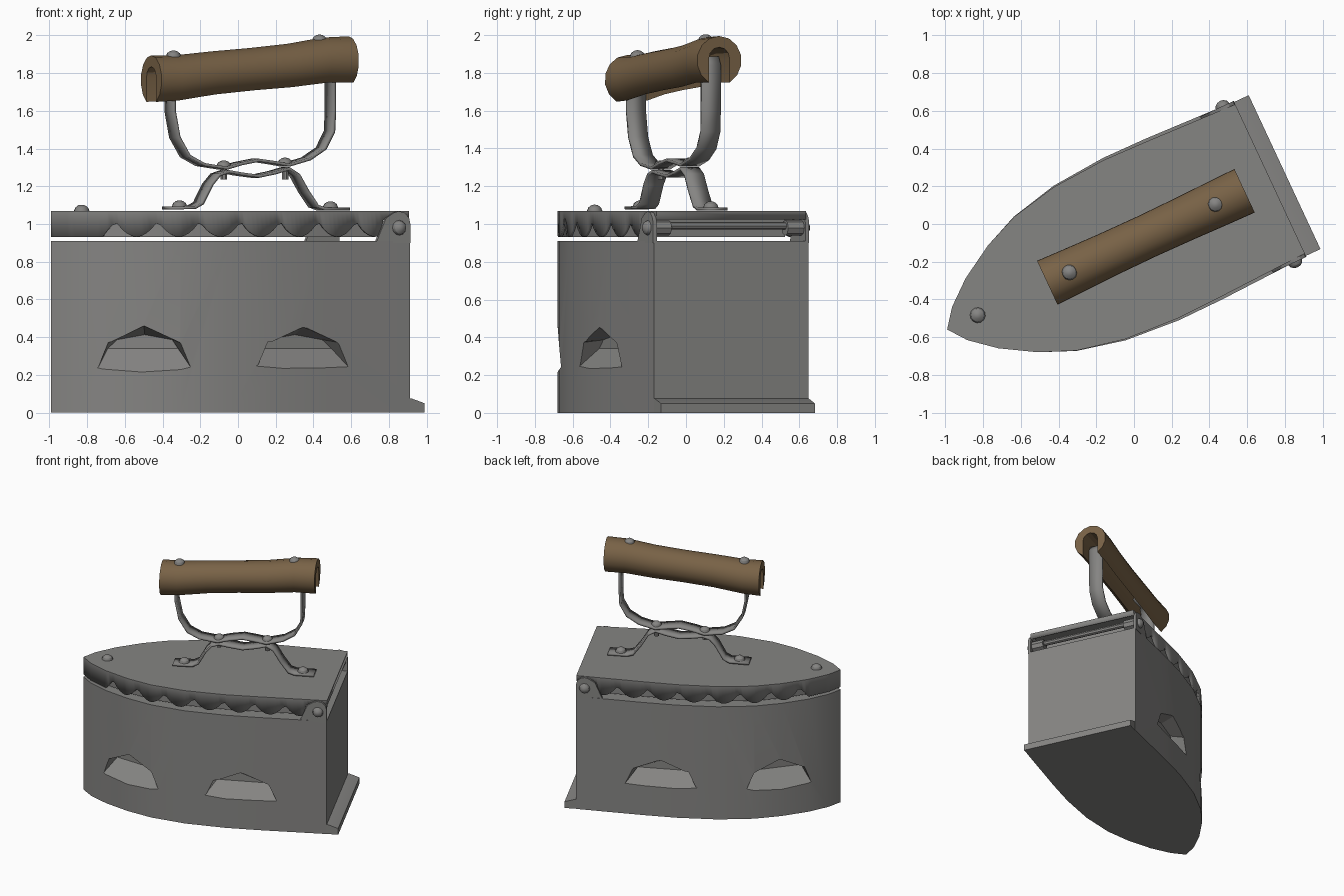
import bpy, bmesh, math
from mathutils import Matrix, Vector

if "Cube" in bpy.data.objects:
    bpy.data.objects.remove(bpy.data.objects["Cube"])

# Local frame: x runs from tip to back, y across, then turned and shifted as a whole
WORLD = Matrix.Translation((0.037, -0.08, 0)) @ Matrix.Rotation(math.radians(25), 4, 'Z')

def material(name, rgb):
    m = bpy.data.materials.new(name)
    m.diffuse_color = (*rgb, 1)
    m.use_nodes = True
    m.node_tree.nodes["Principled BSDF"].inputs["Base Color"].default_value = m.diffuse_color
    return m

METAL = material("grey_metal", (0.235, 0.232, 0.225))
WOOD = material("brown_wood", (0.19, 0.123, 0.062))

def finish(name, bm, mat=METAL, thick=0, offset=-1, smooth=True):
    bmesh.ops.recalc_face_normals(bm, faces=bm.faces)
    me = bpy.data.meshes.new(name)
    bm.to_mesh(me)
    bm.free()
    me.materials.append(mat)
    ob = bpy.data.objects.new(name, me)
    bpy.context.collection.objects.link(ob)
    ob.matrix_world = WORLD
    if thick:
        s = ob.modifiers.new("thickness", 'SOLIDIFY')
        s.thickness, s.offset = thick, offset
    if smooth:
        bpy.ops.object.select_all(action='DESELECT')
        ob.select_set(True)
        bpy.context.view_layer.objects.active = ob
        bpy.ops.object.shade_smooth_by_angle(angle=math.radians(28))
    return ob

def loft(rings, bm=None):
    """Closed solid through rings of equal point count."""
    bm = bm or bmesh.new()
    vs = [[bm.verts.new(p) for p in r] for r in rings]
    n = len(vs[0])
    for a, b in zip(vs, vs[1:]):
        for i in range(n):
            bm.faces.new((a[i], a[(i + 1) % n], b[(i + 1) % n], b[i]))
    bm.faces.new(vs[0])
    bm.faces.new(vs[-1])
    return bm

# Plan outline: pointed tip, bulging sides, straight back
SIDE = [(-1.134, 0), (-1.06, .097), (-.93, .205), (-.75, .312), (-.56, .393),
        (-.3, .452), (0, .475), (.25, .472), (.755, .452)]

def outline(side):
    return [(u, -w) for u, w in side] + [(u, w) for u, w in side[:0:-1]]

def prism(side, z0, z1):
    return loft([[(u, w, z) for u, w in outline(side)] for z in (z0, z1)])

# Body with dented vents cut into both sides
body = finish("body", prism(SIDE, 0, .91), smooth=False)
VENT = [(-1, .215), (-.75, .37), (0, .46), (.75, .37), (1, .215)]
cut = bmesh.new()
for cu, cw, ang, half in ((.117, .474, 0, .285), (-.73, .3, .463, .26)):
    for s in (-1, 1):
        d = Vector((math.cos(ang), s * math.sin(ang), 0))
        n = Vector((-math.sin(ang), s * math.cos(ang), 0))
        c = Vector((cu, s * cw, 0))
        rings = [[c + d * t * half + n * o + Vector((0, 0, z)) for t, z in VENT] for o in (.15, .02)]
        rings.append([c + d * t * half * .75 - n * .1 + Vector((0, 0, .34 + (z - .215) * .3))
                      for t, z in VENT])
        loft(rings, cut)
cutter = finish("vent_cutter", cut, smooth=False)
cutter.hide_render = True
cutter.hide_set(True)
mod = body.modifiers.new("vents", 'BOOLEAN')
mod.object, mod.operation, mod.solver = cutter, 'DIFFERENCE', 'EXACT'
bpy.context.view_layer.objects.active = body
body.select_set(True)
bpy.ops.object.shade_smooth_by_angle(angle=math.radians(28))

# Sole lip along the back
LIP = [(.74, 0), (.84, 0), (.84, .05), (.765, .075), (.74, .075)]
finish("back_lip", loft([[(u, w, z) for u, z in LIP] for w in (-.45, .45)]))

# Lid: top plate with a scalloped skirt, open at the back
fine, run = [], 0
LID = [(u, w * (1 - .035 * max(0, min(1, u + .7)))) for u, w in SIDE]
for (a, b), (c, d) in zip(LID, LID[1:]):
    length = math.hypot(c - a, d - b)
    steps = max(1, round(length / .025))
    for i in range(steps):
        f = i / steps
        fine.append((a + (c - a) * f, b + (d - b) * f, run + length * f))
    run += length
fine.append((*LID[-1], run))

def skirt_bottom(u, s):
    if u > .6:
        return 1.025
    if s < .31:
        return .93
    return 1.02 - .088 * abs(math.sin(math.pi * (s - .36) / .226)) ** .8

bm = bmesh.new()
loop = [(u, -w, s) for u, w, s in fine] + [(u, w, s) for u, w, s in fine[:0:-1]]
top = [bm.verts.new((u, w, 1.07)) for u, w, s in loop]
low = [bm.verts.new((u, w, skirt_bottom(u, s))) for u, w, s in loop]
bm.faces.new(top)
for i in range(len(loop)):
    j = (i + 1) % len(loop)
    bm.faces.new((top[i], low[i], low[j], top[j]))
finish("lid", bm, thick=.015)

# Inner lid wall seen behind the scallops
CORE = [(-1.06, 0)] + [(u + .01, w - .045) for u, w in LID[2:-1]] + [(.57, .4)]
finish("lid_inner_wall", prism(CORE, .93, 1.05))

# Domed rivets
def rivet(name, pos, axis=(0, 0, 1), r=.041, h=.032):
    bm = bmesh.new()
    prof = [(1, -.3), (1, 0), (.82, .55), (.45, .9), (.12, 1)]
    rot = Vector((0, 0, 1)).rotation_difference(Vector(axis)).to_matrix()
    loft([[Vector(pos) + rot @ Vector((r * k * math.cos(i * math.pi / 6),
          r * k * math.sin(i * math.pi / 6), h * z)) for i in range(12)] for k, z in prof], bm)
    return finish(name, bm)

rivet("tip_rivet", (-.955, 0, 1.07))

# Hinge ears, ear rivets and pin
EAR = [(.555, .9), (.755, .9), (.755, 1.0)] + \
      [(.69 + .065 * math.cos(a), 1.0 + .068 * math.sin(a)) for a in (.5, 1.05, 1.6, 2.1)] + [(.612, 1.03)]
for s, side in ((-1, "front"), (1, "rear")):
    finish("hinge_ear_" + side, loft([[(u, s * w, z) for u, z in EAR] for w in (.434, .456)]))
    rivet("hinge_rivet_" + side, (.69, s * .456, .98), (0, s, 0), .04, .03)
    finish("hinge_knuckle_" + side, loft([[(.70 + .042 * math.cos(i * math.pi / 4), s * w,
           .98 + .042 * math.sin(i * math.pi / 4)) for i in range(8)] for w in (.34, .436)]))
finish("hinge_pin", loft([[(.70 + .02 * math.cos(i * math.pi / 4), w,
       .99 + .02 * math.sin(i * math.pi / 4)) for i in range(8)] for w in (-.36, .36)]))

# Bent metal straps, given as front-view x and z
def u_of(x):
    return (x - .037) / .9063

def strap(name, pts, width=.11):
    bm = bmesh.new()
    rows = [[bm.verts.new((u_of(x), s * width / 2, z)) for s in (-1, 1)] for x, z in pts]
    for a, b in zip(rows, rows[1:]):
        bm.faces.new((a[0], a[1], b[1], b[0]))
    finish(name, bm, thick=.016, offset=0)

strap("foot_strap", [(-.38, 1.085), (-.25, 1.087), (-.21, 1.11), (-.16, 1.21), (-.12, 1.26), (-.07, 1.278),
                     (0, 1.265), (.09, 1.253), (.18, 1.272), (.25, 1.293), (.3, 1.26), (.35, 1.17),
                     (.4, 1.095), (.44, 1.08), (.57, 1.08)])
strap("handle_strap", [(-.22, 1.83), (-.34, 1.82), (-.36, 1.78), (-.36, 1.6), (-.335, 1.46), (-.28, 1.36),
                       (-.2, 1.315), (-.08, 1.296), (0, 1.32), (.09, 1.338), (.18, 1.325), (.25, 1.312),
                       (.36, 1.345), (.44, 1.4), (.485, 1.49), (.49, 1.6), (.49, 1.84), (.47, 1.88), (.35, 1.88)])
for name, x, z in (("foot_rivet_left", -.31, 1.093), ("foot_rivet_right", .49, 1.088),
                   ("strap_rivet_left", -.075, 1.305), ("strap_rivet_right", .25, 1.32),
                   ("handle_rivet_left", -.342, 1.888), ("handle_rivet_right", .432, 1.972)):
    rivet(name, (u_of(x), 0, z))
for name, x in (("rivet_tail_left", -.075), ("rivet_tail_right", .25)):
    finish(name, loft([[(u_of(x) + .018 * math.cos(i * math.pi / 4), .018 * math.sin(i * math.pi / 4), z)
                        for i in range(8)] for z in (1.235, 1.3)]))

# Wooden handle: tilted C section with a slot underneath
def section(u, r, z):
    pts = []
    for i in range(13):
        a = math.radians(-62 + i * 304 / 12)
        pts.append((u, r * math.cos(a), z + r * math.sin(a)))
    for i in range(7):
        a = math.radians(180 - i * 30)
        pts.append((u, .061 * math.cos(a), z + .01 + .061 * math.sin(a)))
    return pts

GRIP = [(-.548, .131), (-.42, .127), (-.2, .121), (.03, .119), (.25, .122), (.45, .127), (.606, .13)]
WAVE = [0, -.008, 0, 0, 0, .01, 0]
finish("handle", loft([section(u, r, 1.763 + .102 * (u + .548) / 1.154 + dz)
                       for (u, r), dz in zip(GRIP, WAVE)]), WOOD)
